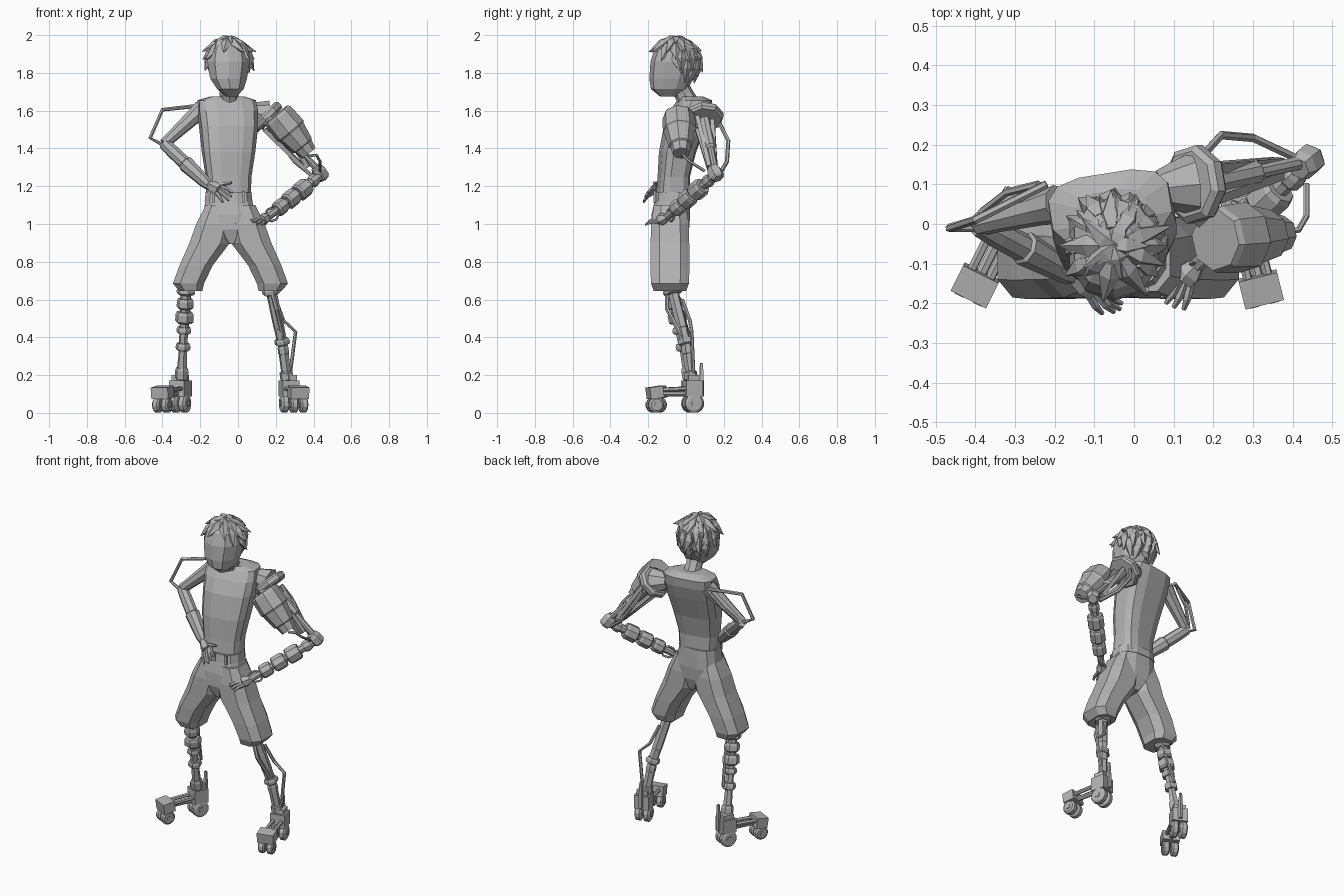
import bpy, bmesh, random
from math import sin, cos, pi, radians, atan2
from mathutils import Vector, Matrix

random.seed(4)
old = bpy.data.objects.get("Cube")
if old:
    bpy.data.objects.remove(old, do_unlink=True)

grey = bpy.data.materials.new("plain_grey")
grey.use_nodes = True
grey.diffuse_color = (0.45, 0.45, 0.45, 1)
grey.node_tree.nodes["Principled BSDF"].inputs["Base Color"].default_value = grey.diffuse_color


def finish(name, bm):
    bmesh.ops.recalc_face_normals(bm, faces=bm.faces)
    mesh = bpy.data.meshes.new(name)
    bm.to_mesh(mesh)
    bm.free()
    mesh.materials.append(grey)
    obj = bpy.data.objects.new(name, mesh)
    bpy.context.collection.objects.link(obj)
    return obj


def skin(name, rings):
    """Bridge equal rings of points and cap both ends."""
    bm = bmesh.new()
    loops = [[bm.verts.new(p) for p in ring] for ring in rings]
    n = len(loops[0])
    for low, high in zip(loops, loops[1:]):
        for i in range(n):
            j = (i + 1) % n
            bm.faces.new((low[i], low[j], high[j], high[i]))
    bm.faces.new(loops[0])
    bm.faces.new(loops[-1])
    return finish(name, bm)


def body(name, rows, sides=10, power=0.8, yaw=0):
    """Stack of rounded-box rings: z, centre x, centre y, half width, half depth."""
    def bend(v):
        return abs(v) ** power * (1 if v > 0 else -1)
    rings = []
    for z, cx, cy, rx, ry in rows:
        ring = []
        for i in range(sides):
            a = 2 * pi * (i + 0.5) / sides
            p = Matrix.Rotation(yaw, 3, 'Z') @ Vector((bend(cos(a)) * rx, bend(sin(a)) * ry, 0))
            ring.append(p + Vector((cx, cy, z)))
        rings.append(ring)
    return skin(name, rings)


def tube(name, points, radius, sides=6):
    """Sweep a polygon along points, with one radius or one per point."""
    pts = [Vector(p) for p in points]
    radii = radius if isinstance(radius, list) else [radius] * len(pts)
    rings, last = [], None
    for i, p in enumerate(pts):
        t = (pts[min(i + 1, len(pts) - 1)] - pts[max(i - 1, 0)]).normalized()
        if last is None:
            u = t.orthogonal().normalized()
        else:
            u = (last[0].rotation_difference(t) @ last[1]).normalized()
        v = t.cross(u)
        last = (t, u)
        rings.append([p + (u * cos(2 * pi * k / sides) + v * sin(2 * pi * k / sides)) * radii[i]
                      for k in range(sides)])
    return skin(name, rings)


def limb(name, a, b, profile, sides=8):
    """Straight turned part from a to b, profile of (fraction, radius)."""
    a, b = Vector(a), Vector(b)
    return tube(name, [a.lerp(b, t) for t, r in profile], [r for t, r in profile], sides)


def beads(name, a, b, spans, sides=6):
    """Separate sleeves along a line: start, end, radius."""
    for i, (s, e, r) in enumerate(spans):
        limb(f"{name}_{i + 1}", a, b, [(s, r * 0.85), (s + 0.03, r), (e - 0.02, r), (e, r * 0.8)], sides)


def block(name, centre, size, yaw=0, pitch=0):
    bm = bmesh.new()
    m = (Matrix.Translation(centre) @ Matrix.Rotation(yaw, 4, 'Z')
         @ Matrix.Rotation(pitch, 4, 'X') @ Matrix.Diagonal((*size, 1)))
    bmesh.ops.create_cube(bm, size=1, matrix=m)
    return finish(name, bm)


# Torso, belt and neck
body("torso", [(1.14, -.05, -.07, .116, .085), (1.25, -.05, -.065, .12, .08),
               (1.38, -.05, -.045, .14, .092), (1.52, -.05, -.005, .155, .105),
               (1.6, -.055, .025, .16, .1), (1.655, -.06, .045, .155, .085),
               (1.675, -.055, .03, .09, .055)], 12, 0.62, radians(9))
body("belt", [(1.12, -.05, -.072, .13, .098), (1.17, -.05, -.07, .124, .093)], 12, 0.75)
for i, x in enumerate((-.13, -.05, .03)):
    block(f"belt_loop_{i + 1}", (x, -.165, 1.145), (.015, .012, .06))
limb("neck", (-.05, .02, 1.63), (-.045, -.05, 1.76), [(0, .055), (.4, .05), (1, .05)])

# Head
body("head", [(1.675, -.035, -.095, .03, .042), (1.715, -.04, -.088, .074, .098),
              (1.77, -.05, -.078, .102, .116), (1.86, -.05, -.062, .118, .126),
              (1.93, -.05, -.05, .104, .115), (1.975, -.05, -.045, .05, .06)], 10, 0.9)

# Hair: pointed locks that sweep down from the crown, lower at the back
for row, elevation in enumerate((75, 52, 30, 8, -16, -34)):
    count = (5, 9, 12, 13, 12, 10)[row]
    for i in range(count):
        az = 2 * pi * (i + row * 0.5) / count
        el = radians(elevation)
        if elevation < 50 * (0.35 - sin(az)) - 20:
            continue
        out = Vector((cos(az) * cos(el), sin(az) * cos(el), sin(el)))
        down = Vector((cos(az) * sin(el), sin(az) * sin(el), -cos(el)))
        root = Vector((-.05, -.055, 1.86)) + Vector((out.x * .102, out.y * .116, out.z * .113))
        tip = root + down * random.uniform(.055, .085) + out * random.uniform(.004, .022)
        tip += Vector((random.uniform(-.015, .02), 0, 0))
        tube(f"hair_lock_{row}_{i}", [root - down * .04, root, tip], [.016, .03, .002], 5)
tube("hair_side_lock", [(.04, -.06, 1.9), (.06, -.05, 1.86), (.085, -.03, 1.81)], [.02, .025, .002], 5)

# Baggy shorts
body("shorts_hips", [(1.14, -.05, -.072, .124, .093), (1.05, -.045, -.08, .142, .105),
                     (.97, -.04, -.085, .13, .104), (.895, -.03, -.085, .02, .08)], 12, 0.75)
for word, s in (("right", -1), ("left", 1)):
    rows = [(1.1, .06, .075, .09), (1.0, .082, .105, .106), (.9, .11, .113, .108),
            (.78, .182, .093, .11), (.685, .222, .087, .106), (.645, .21, .064, .09)]
    body(f"shorts_{word}_leg", [(z, -.04 + s * x, -.085, rx, ry) for z, x, rx, ry in rows], 8, 0.7)

# Right mechanical leg
knee, ankle = (-.275, -.08, .67), (-.3, .02, .17)
limb("right_shin", knee, ankle, [(0, .04), (.08, .028), (.7, .022), (1, .03)], 6)
beads("right_shin_sleeve", knee, ankle, [(.02, .09, .05), (.13, .24, .046), (.27, .39, .05),
                                        (.43, .5, .04), (.6, .68, .04), (.86, .99, .036)])
tube("right_shin_rod", [(-.255, -.05, .64), (-.265, -.01, .5), (-.28, .03, .36)], .009)

# Left mechanical leg
knee, mid, ankle = (.17, -.075, .67), (.235, 0, .37), (.26, .03, .17)
tube("left_shin", [knee, mid, ankle], [.03, .028, .026])
beads("left_upper_sleeve", knee, mid, [(.03, .14, .05), (.35, .75, .03), (.92, 1.03, .042)])
beads("left_lower_sleeve", mid, ankle, [(.1, .3, .03), (.75, .98, .036)])
tube("left_front_rod", [(.18, -.1, .64), (.205, -.1, .55), (.24, -.02, .4)], .012)
tube("left_outer_rod", [(.2, -.02, .6), (.24, .02, .49), (.305, .03, .43), (.275, .04, .2)], .01)


# Wheeled feet
def foot(word, heel, toe):
    heel, toe = Vector(heel), Vector(toe)
    d = (toe - heel).normalized()
    across = Vector((-d.y, d.x, 0))
    yaw = atan2(d.x, -d.y)
    up = Vector((0, 0, 1))
    block(f"{word}_heel_block", heel + up * .13, (.09, .09, .085), yaw)
    block(f"{word}_ankle_socket", heel + up * .175, (.07, .065, .05), yaw)
    block(f"{word}_toe_block", toe + up * .108, (.1, .072, .062), yaw, radians(8))
    for side in (-1, 1):
        off = across * side * .026
        tube(f"{word}_foot_rod_{side}", [heel + off + up * .13, toe + off + up * .12], .012)
        for part, at, r in (("heel", heel, .05), ("toe", toe, .042)):
            c = at + off + up * r
            limb(f"{word}_{part}_wheel_{side}", c - across * .02, c + across * .02,
                 [(0, r * .75), (.2, r), (.8, r), (1, r * .75)], 12)
            limb(f"{word}_{part}_hub_{side}", c - across * .024, c + across * .024,
                 [(0, r * .35), (1, r * .35)], 8)
    tube(f"{word}_foot_centre_rod", [heel + up * .1, toe + up * .1], .014)
    back = heel - d * .05
    tube(f"{word}_heel_spike", [back + up * .1, back + up * .18, back + up * .265], [.014, .014, .009], 4)


foot("right", (-.305, .035, 0), (-.4, -.155, 0))
foot("left", (.27, .035, 0), (.32, -.165, 0))


# Hands
def hand(word, wrist, palm, tips, thumb):
    wrist, palm = Vector(wrist), Vector(palm)
    tube(f"{word}_palm", [wrist, wrist.lerp(palm, .6), palm], [.02, .034, .03])
    centre = sum((Vector(t) for t in tips), Vector()) / len(tips)
    for i, t in enumerate(tips):
        t = Vector(t)
        root = palm + (t - centre) * .6
        tube(f"{word}_finger_{i + 1}", [root, root.lerp(t, .55) + Vector((0, -.006, .006)), t], [.011, .01, .006], 5)
    tube(f"{word}_thumb", [wrist.lerp(palm, .4), thumb], [.014, .007], 5)


hand("right", (-.16, -.125, 1.21), (-.1, -.165, 1.18),
     [(-.03, -.2, 1.165), (-.035, -.215, 1.145), (-.05, -.222, 1.125), (-.08, -.225, 1.115)], (-.035, -.17, 1.22))
hand("left", (.16, -.1, 1.035), (.125, -.14, 1.02),
     [(.07, -.185, 1.02), (.08, -.2, 1.01), (.1, -.21, 1.0), (.125, -.215, .995)], (.075, -.14, 1.045))

# Right arm
shoulder, elbow, wrist = (-.19, .05, 1.61), (-.39, 0, 1.425), (-.15, -.13, 1.2)
limb("right_upper_arm", shoulder, elbow, [(0, .05), (.25, .042), (.8, .032), (1, .03)])
limb("right_forearm", elbow, wrist, [(0, .032), (.2, .036), (.45, .036), (.47, .044), (.9, .033), (1, .024)])
tube("right_arm_rod", [(-.22, .1, 1.625), (-.4, .01, 1.605), (-.465, -.01, 1.455), (-.38, -.01, 1.41)], .011)
tube("right_arm_inner_rod", [(-.24, .1, 1.6), (-.32, .08, 1.52), (-.385, .03, 1.44)], .01)

# Left shoulder disc, armour and frame
elbow, wrist = (.445, .16, 1.265), (.15, -.11, 1.03)
limb("left_shoulder", (.06, .09, 1.595), (.15, .1, 1.575), [(0, .045), (.45, .062), (1, .08)])
limb("left_shoulder_disc", (.135, .1, 1.585), (.17, .1, 1.55), [(0, .085), (.25, .1), (.75, .1), (1, .09)])
limb("left_arm_armour", (.205, -.04, 1.58), (.375, -.025, 1.375),
     [(0, .078), (.06, .086), (.42, .09), (.46, .082), (.8, .064), (.82, .056), (1, .046)])
tube("left_armour_bracket", [(.14, .05, 1.56), (.23, -.02, 1.5)], .035)
for i, (x, y, z) in enumerate(((.2, .06, 1.57), (.14, .06, 1.5), (.2, .14, 1.55), (.15, .14, 1.5))):
    tube(f"left_arm_bar_{i + 1}", [(x, y, z), (x * .25 + .32, y * .4 + .1, z * .2 + .99)], .016, 4)
limb("left_arm_piston", (.17, .1, 1.55), elbow, [(0, .03), (.5, .03), (.53, .018), (1, .018)])
tube("left_arm_hose", [(.18, .18, 1.53), (.22, .224, 1.44), (.3, .217, 1.33), (.4, .17, 1.25)], .011)
tube("left_front_hose", [(.37, -.02, 1.36), (.415, -.015, 1.365), (.435, .02, 1.33), (.435, .1, 1.28)], .008)

# Left elbow and forearm
limb("left_elbow", (.415, .14, 1.3), (.455, .172, 1.24), [(0, .03), (.3, .04), (.8, .04), (1, .028)], 6)
limb("left_forearm", elbow, wrist, [(0, .026), (1, .02)])
beads("left_forearm_sleeve", elbow, wrist, [(.1, .2, .034), (.26, .44, .05), (.47, .64, .047), (.67, .82, .042)], 8)
ring = [(.18 + .035 * cos(a * pi / 4), -.08 + .02 * cos(a * pi / 4), 1.05 + .035 * sin(a * pi / 4)) for a in range(9)]
tube("left_wrist_ring", ring, .007, 5)
